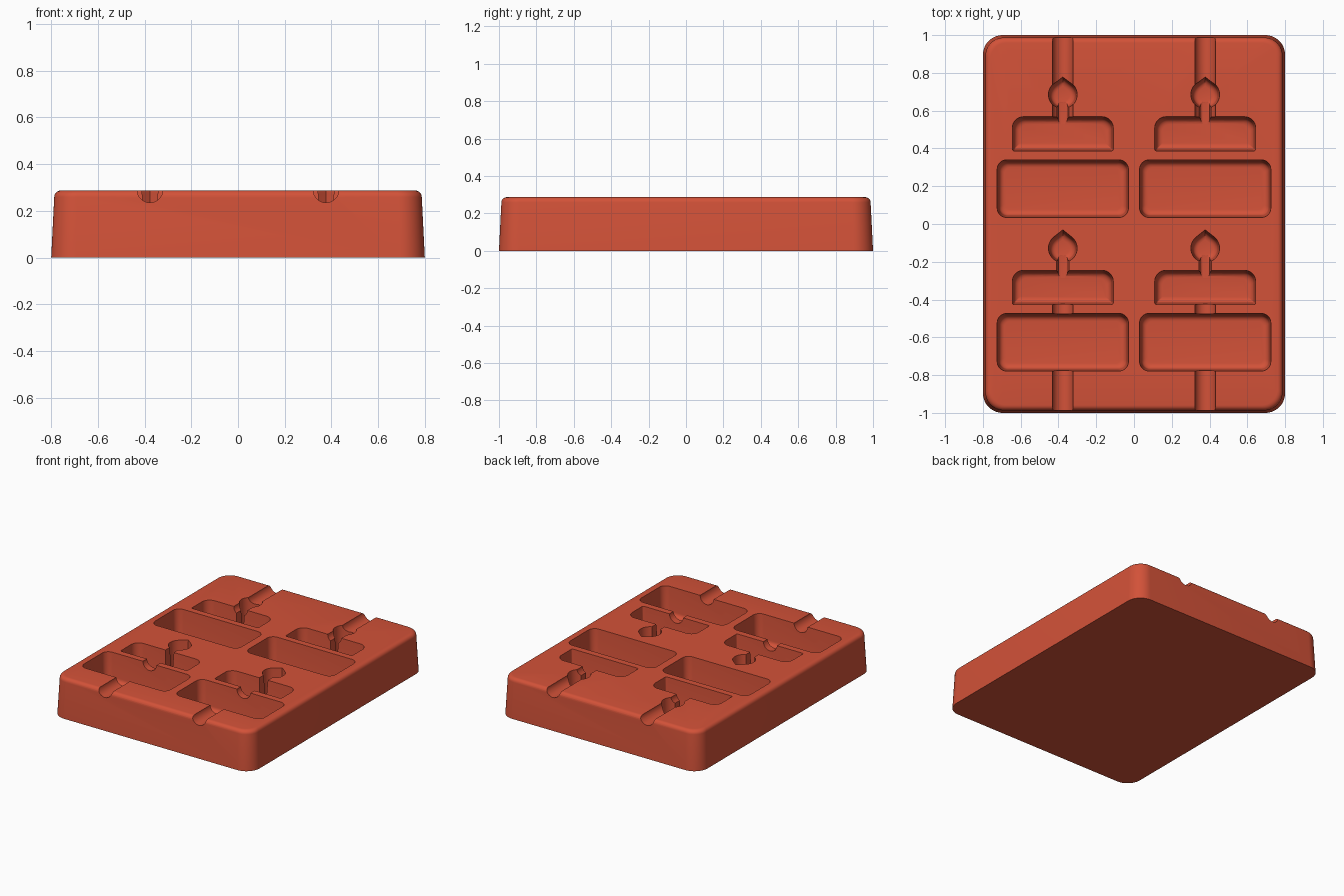
import bpy, bmesh
from math import sin, cos, acos, pi, radians

if "Cube" in bpy.data.objects:
    bpy.data.objects.remove(bpy.data.objects["Cube"])

TOP = 0.287
FLOOR = 0.085

red = bpy.data.materials.new("terracotta_red")
red.use_nodes = True
red.diffuse_color = (0.65, 0.084, 0.04, 1)
red.node_tree.nodes["Principled BSDF"].inputs["Base Color"].default_value = (0.65, 0.084, 0.04, 1)


def rounded_rect(cx, cy, w, h, r_low, r_high, inset, steps=8):
    """Counter-clockwise outline with separate lower and upper corner radii."""
    hx, hy = w / 2 - inset, h / 2 - inset
    pts = []
    for k, (sx, sy) in enumerate([(1, 1), (-1, 1), (-1, -1), (1, -1)]):
        r = max((r_high if sy > 0 else r_low) - inset * 0.5, 0.004)
        for i in range(steps + 1):
            a = (k + i / steps) * pi / 2
            pts.append((cx + sx * (hx - r) + r * cos(a), cy + sy * (hy - r) + r * sin(a)))
    return pts


def teardrop(cx, cy, radius, tip, inset, steps=28):
    r = radius - inset
    half = acos(radius / tip)
    span = 2 * pi - 2 * half
    pts = [(cx, cy + tip * r / radius)]
    for i in range(steps + 1):
        a = pi / 2 + half + span * i / steps
        pts.append((cx + r * cos(a), cy + r * sin(a)))
    return pts


def loft(name, rings):
    """Solid through a stack of (z, outline) rings, lowest first."""
    bm = bmesh.new()
    loops = [[bm.verts.new((x, y, z)) for x, y in pts] for z, pts in rings]
    for a, b in zip(loops, loops[1:]):
        n = len(a)
        for i in range(n):
            j = (i + 1) % n
            bm.faces.new((a[i], a[j], b[j], b[i]))
    bm.faces.new(loops[0][::-1])
    bm.faces.new(loops[-1])
    bmesh.ops.recalc_face_normals(bm, faces=bm.faces)
    mesh = bpy.data.meshes.new(name)
    bm.to_mesh(mesh)
    bm.free()
    mesh.materials.append(red)
    obj = bpy.data.objects.new(name, mesh)
    bpy.context.collection.objects.link(obj)
    return obj


def pocket(name, outline, fillet=0.03):
    """Cutter with drafted walls and a filleted floor."""
    rings = []
    for i in range(6):
        a = i / 5 * pi / 2
        rings.append((FLOOR + fillet * (1 - cos(a)), outline(0.01 + fillet * (1 - sin(a)))))
    rings.append((TOP, outline(0)))
    rings.append((TOP + 0.05, outline(0)))
    return loft(name, rings)


def groove(name, x, y0, y1):
    """Round stick channel lying along y."""
    bpy.ops.mesh.primitive_cylinder_add(vertices=32, radius=0.055, depth=y1 - y0,
                                        location=(x, (y0 + y1) / 2, TOP + 0.003),
                                        rotation=(pi / 2, 0, 0))
    obj = bpy.context.object
    obj.name = name
    obj.data.materials.append(red)
    return obj


# Drafted slab with a rounded top rim
rim = 0.028
slab_rings = [(0, 0)]
for i in range(6):
    a = i / 5 * pi / 2
    slab_rings.append((TOP - rim + rim * sin(a), 0.013 + rim * (1 - cos(a))))
mold = loft("mold_block", [(z, rounded_rect(0, 0, 1.6, 2.0, 0.105, 0.105, inset, 12))
                           for z, inset in slab_rings])

# Four candle-cake cavities
cutters = []
for x in (-0.377, 0.377):
    for dy in (0, -0.813):
        cutters += [
            pocket("lower_tier_cutter",
                   lambda i: rounded_rect(x, 0.187 + dy, 0.695, 0.305, 0.05, 0.05, i)),
            pocket("upper_tier_cutter",
                   lambda i: rounded_rect(x, 0.477 + dy, 0.535, 0.182, 0.012, 0.06, i)),
            pocket("candle_cutter",
                   lambda i: rounded_rect(x, 0.585 + dy, 0.068, 0.16, 0.01, 0.01, i), 0.012),
            pocket("flame_cutter",
                   lambda i: teardrop(x, 0.685 + dy, 0.076, 0.097, i)),
        ]
    # Stick channels at the two ends
    cutters.append(groove("back_channel_cutter", x, 0.5, 1.1))
    cutters.append(groove("front_channel_cutter", x, -1.1, -0.38))

bpy.ops.object.select_all(action='DESELECT')
bpy.context.view_layer.objects.active = mold
mold.select_set(True)
for cutter in cutters:
    mod = mold.modifiers.new("cut", 'BOOLEAN')
    mod.operation = 'DIFFERENCE'
    mod.solver = 'EXACT'
    mod.object = cutter
    bpy.ops.object.modifier_apply(modifier=mod.name)
    bpy.data.objects.remove(cutter)

bpy.ops.object.shade_smooth_by_angle(angle=radians(30))
